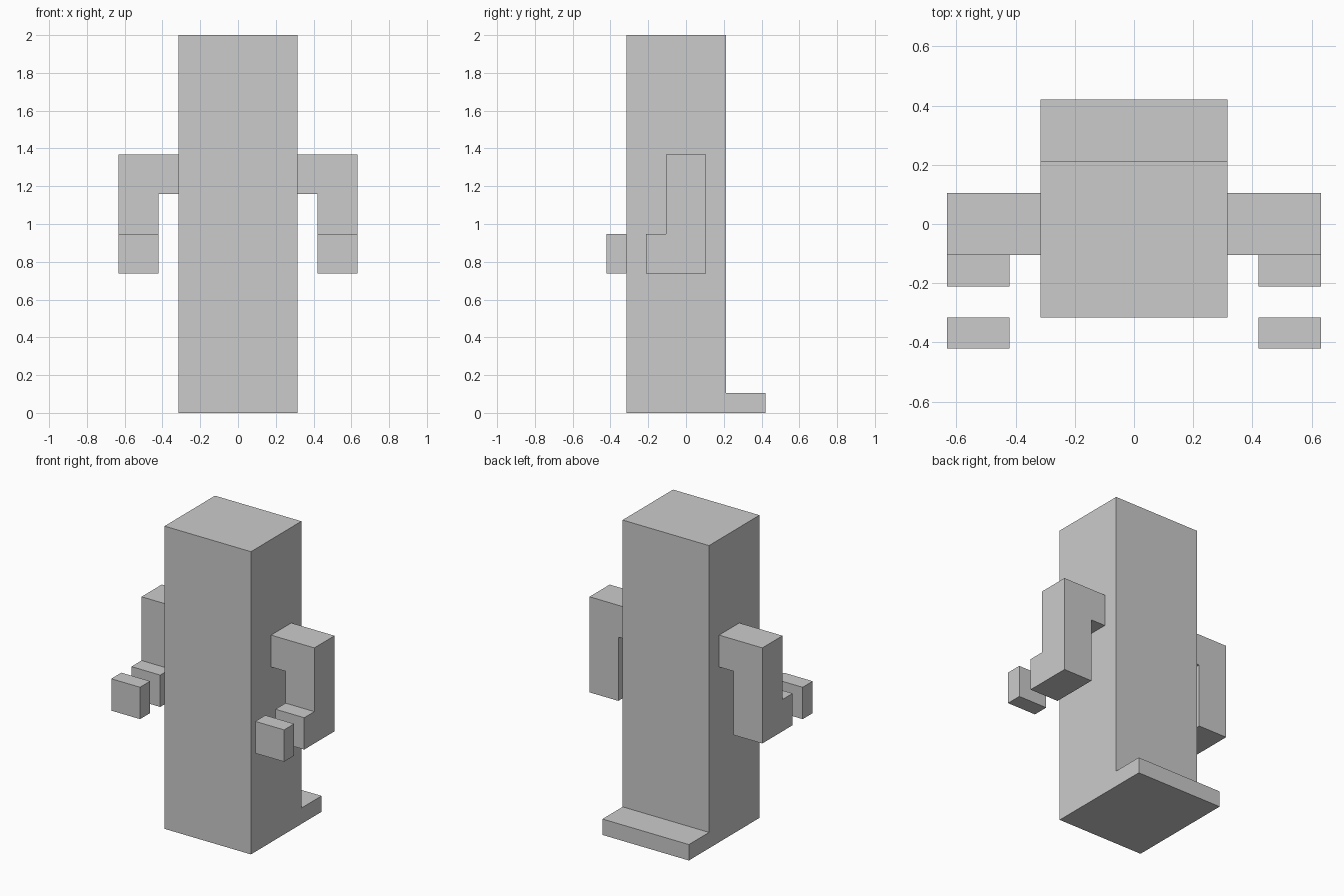
import bpy, bmesh
from mathutils import Vector

if "Cube" in bpy.data.objects:
    bpy.data.objects.remove(bpy.data.objects["Cube"])

U = 2 / 19  # one grid block


def add_object(name, bm, mirrored=False):
    bmesh.ops.dissolve_limit(bm, angle_limit=0.01, verts=bm.verts, edges=bm.edges)
    bmesh.ops.recalc_face_normals(bm, faces=bm.faces)
    mesh = bpy.data.meshes.new(name)
    bm.to_mesh(mesh)
    bm.free()
    obj = bpy.data.objects.new(name, mesh)
    bpy.context.collection.objects.link(obj)
    if mirrored:
        obj.modifiers.new("Mirror", 'MIRROR').use_mirror_merge = False
    return obj


def box(lo, hi):
    bm = bmesh.new()
    bmesh.ops.create_cube(bm, size=1)
    for v in bm.verts:
        v.co = Vector([(a if c < 0 else b) * U for c, a, b in zip(v.co, lo, hi)])
    return bm


def pull(bm, direction, blocks, z_below=99, z_above=-99):
    """Extrude the outermost face pointing in a direction, within a height range."""
    d = Vector(direction)
    bm.normal_update()
    faces = [f for f in bm.faces if f.normal.dot(d) > 0.9
             and z_above * U < f.calc_center_median().z < z_below * U]
    face = max(faces, key=lambda f: f.calc_center_median().dot(d))
    new = bmesh.ops.extrude_discrete_faces(bm, faces=[face])["faces"][0]
    bmesh.ops.translate(bm, verts=new.verts, vec=d * blocks * U)
    return new


# Body: a low slab whose front part rises into a tall block, leaving a rear step
body = box((-3, -3, 0), (3, 2, 1))
pull(body, (0, 0, 1), 18)
pull(body, (0, 1, 0), 2, z_below=1)
add_object("body", body)

# Arms: hanging column, shoulder reaching inward to the body, stub reaching forward
arm = box((4, -1, 7), (6, 1, 9))
pull(arm, (0, 0, 1), 2)
pull(arm, (0, 0, 1), 2)
pull(arm, (0, -1, 0), 1, z_below=9)
pull(arm, (-1, 0, 0), 1, z_above=11)
add_object("arms", arm, mirrored=True)

# Detached hand blocks in front of the arms
add_object("hands", box((4, -4, 7), (6, -3, 9)), mirrored=True)
